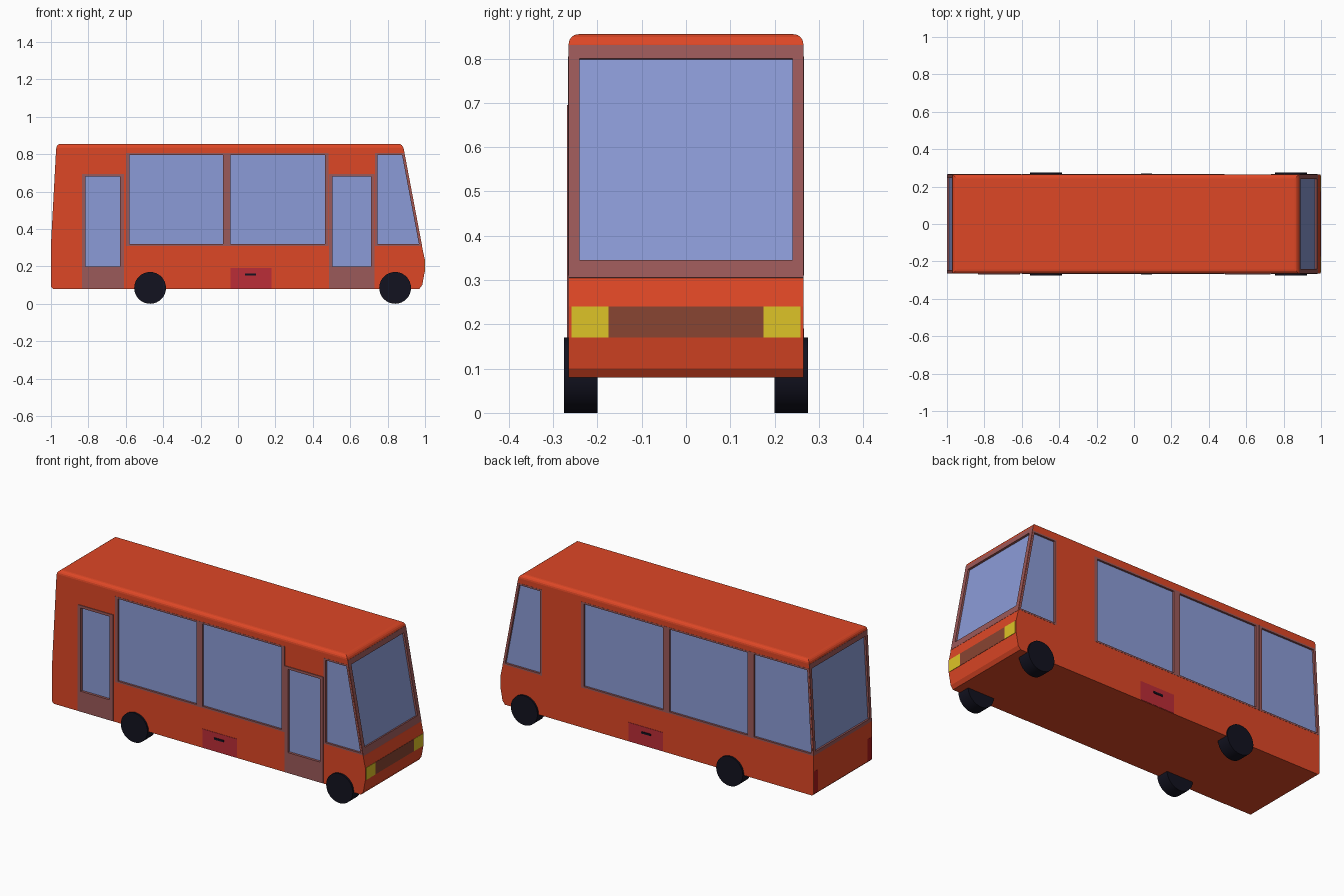
import bpy, bmesh, math
from mathutils import Vector

if "Cube" in bpy.data.objects:
    bpy.data.objects.remove(bpy.data.objects["Cube"])

W = 0.265                                  # half width of the body
FN = Vector((0.555, 0, 0.105)).normalized()   # windscreen normal
RN = Vector((-0.555, 0, 0.03)).normalized()   # rear window normal


def mat(name, r, g, b):
    m = bpy.data.materials.new(name)
    m.diffuse_color = (r, g, b, 1)
    m.use_nodes = True
    m.node_tree.nodes["Principled BSDF"].inputs["Base Color"].default_value = m.diffuse_color
    return m


RED = mat("body_red", 0.73, 0.063, 0.019)
TRIM = mat("trim_brown", 0.33, 0.10, 0.10)
GLASS = mat("glass_blue", 0.26, 0.33, 0.68)
CRIMSON = mat("hatch_crimson", 0.50, 0.026, 0.038)
YELLOW = mat("light_yellow", 0.73, 0.55, 0.02)
GRILLE = mat("grille_brown", 0.25, 0.058, 0.032)
TAIL = mat("light_red", 0.40, 0.01, 0.01)
BLACK = mat("rubber_black", 0.006, 0.006, 0.014)


def fx(z):
    return 0.985 - (z - 0.3) * 0.105 / 0.555


def rx(z):
    return -1 + (z - 0.3) * 0.03 / 0.555


def side(s, pts):
    return [Vector((x, s * W, z)) for x, z in pts], Vector((0, s, 0))


def rect(x0, x1, z0, z1):
    return [(x0, z0), (x1, z0), (x1, z1), (x0, z1)]


def end(f, n, y0, y1, z0, z1):
    return [Vector((f(z), y, z)) for y, z in rect(y0, y1, z0, z1)], n


def quarter(x0, z0, z1, gap, f, sgn):
    # side window whose outer edge follows a sloping end
    return [(x0, z0), (f(z0) - sgn * gap, z0), (f(z1) - sgn * gap, z1), (x0, z1)]


def prisms(name, shapes, d0, d1, mats):
    # extrude flat outlines along their normals; inner cap uses the last material
    bm = bmesh.new()
    for pts, n in shapes:
        a = [bm.verts.new(p + n * d0) for p in pts]
        b = [bm.verts.new(p + n * d1) for p in pts]
        bm.faces.new(a).material_index = len(mats) - 1
        bm.faces.new(b)
        for i in range(len(a)):
            j = (i + 1) % len(a)
            bm.faces.new((a[i], a[j], b[j], b[i]))
    bmesh.ops.recalc_face_normals(bm, faces=bm.faces)
    return finish(name, bm, mats)


def finish(name, bm, mats):
    me = bpy.data.meshes.new(name)
    bm.to_mesh(me)
    bm.free()
    ob = bpy.data.objects.new(name, me)
    for m in mats:
        me.materials.append(m)
    bpy.context.collection.objects.link(ob)
    return ob


# body shell: side profile extruded across, roof rim rounded
profile = [(-0.99, 0.08), (0.97, 0.08), (0.985, 0.10), (0.998, 0.17), (0.998, 0.24),
           (0.985, 0.30), (0.88, 0.855), (-0.97, 0.855), (-1, 0.30), (-1, 0.09)]
bm = bmesh.new()
base = bm.faces.new([bm.verts.new((x, -W, z)) for x, z in profile])
ext = bmesh.ops.extrude_face_region(bm, geom=[base])
bmesh.ops.translate(bm, verts=[v for v in ext["geom"] if isinstance(v, bmesh.types.BMVert)],
                    vec=(0, 2 * W, 0))
bmesh.ops.recalc_face_normals(bm, faces=bm.faces)
rim = [e for e in bm.edges if all(v.co.z > 0.85 for v in e.verts)]
bmesh.ops.bevel(bm, geom=rim, offset=0.022, segments=4, profile=0.5, affect='EDGES')
body = finish("body_shell", bm, [RED])

# window openings
glass, frames = [], []
for s in (-1, 1):
    glass += [side(s, rect(-0.58, -0.08, 0.32, 0.795)), side(s, rect(-0.04, 0.465, 0.32, 0.795)),
              side(s, quarter(0.745, 0.32, 0.795, 0.014, fx, 1))]
    frames += [side(s, rect(-0.60, 0.484, 0.31, 0.805)),
               side(s, quarter(0.732, 0.31, 0.805, 0.003, fx, 1))]
glass += [side(1, quarter(-0.62, 0.32, 0.795, 0.014, rx, -1)),
          end(fx, FN, -0.24, 0.24, 0.345, 0.80),
          end(rx, RN, -0.245, 0.245, 0.33, 0.80)]
frames += [side(1, quarter(-0.602, 0.31, 0.805, 0.003, rx, -1)),
           end(fx, FN, -W, W, 0.305, 0.83),
           end(rx, RN, -W, W, 0.31, 0.83)]
doors = [(-0.835, -0.61), (0.486, 0.73)]
glass += [side(-1, rect(a + 0.02, b - 0.02, 0.20, 0.68)) for a, b in doors]

trim = prisms("window_frames", frames, -0.003, 0.001, [TRIM])
door = prisms("doors", [side(-1, rect(a, b, 0.082, 0.695)) for a, b in doors], -0.003, 0.004, [TRIM])
cutter = prisms("window_cutter", glass, -0.010, 0.03, [TRIM, GLASS])
cutter.hide_render = True

# sink the glass into the body, frames and doors
for ob in (body, trim, door):
    m = ob.modifiers.new("windows", 'BOOLEAN')
    m.operation = 'DIFFERENCE'
    m.solver = 'EXACT'
    m.material_mode = 'TRANSFER'
    m.object = cutter
    bpy.context.view_layer.objects.active = ob
    bpy.ops.object.modifier_apply(modifier=m.name)
bpy.data.objects.remove(cutter)

# luggage hatches and handles on both sides
prisms("luggage_hatches", [side(s, rect(-0.04, 0.18, 0.082, 0.19)) for s in (-1, 1)],
       -0.003, 0.002, [CRIMSON])
prisms("hatch_handles", [side(s, rect(0.037, 0.097, 0.15, 0.161)) for s in (-1, 1)],
       -0.003, 0.006, [BLACK])

# nose: headlights and grille; tail lights at the back
nose, tail = (lambda z: 0.998), (lambda z: -1.0)
X = Vector((1, 0, 0))
prisms("headlights", [end(nose, X, s * 0.175, s * 0.259, 0.17, 0.24) for s in (-1, 1)],
       -0.004, 0.002, [YELLOW])
prisms("grille", [end(nose, X, -0.175, 0.175, 0.17, 0.24)], -0.004, 0.0015, [GRILLE])
prisms("tail_lights", [end(tail, -X, s * 0.225, s * 0.264, 0.092, 0.22) for s in (-1, 1)],
       -0.004, 0.001, [TAIL])

# wheels
for x, label in ((-0.47, "rear"), (0.84, "front")):
    for s, hand in ((-1, "near"), (1, "far")):
        bpy.ops.mesh.primitive_cylinder_add(vertices=32, radius=0.085, depth=0.075,
                                            location=(x, s * 0.2375, 0.085),
                                            rotation=(math.pi / 2, 0, 0))
        w = bpy.context.object
        w.name = f"{label}_wheel_{hand}"
        w.data.materials.append(BLACK)
        bpy.ops.object.shade_smooth_by_angle(angle=math.radians(35))
